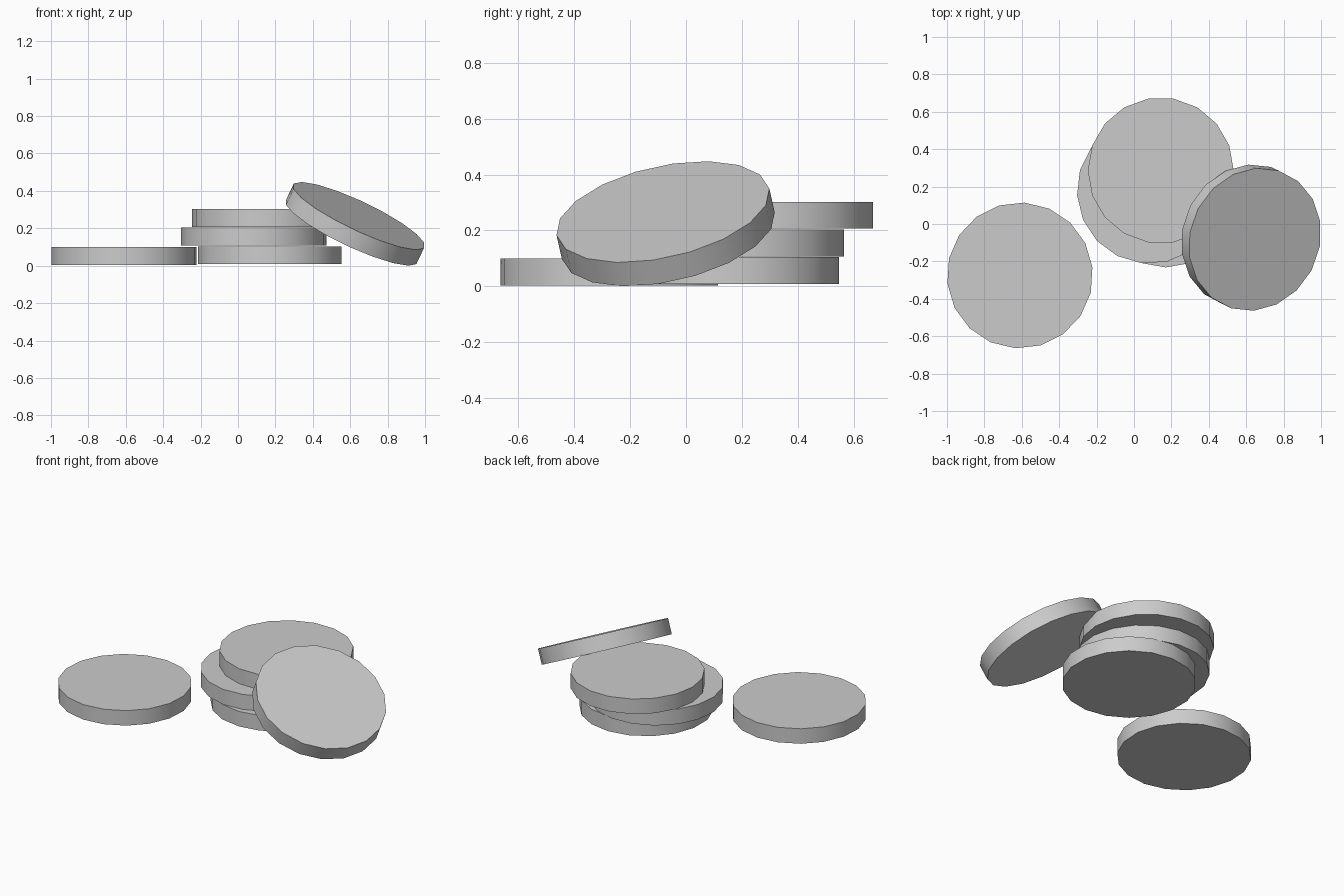
import bpy
import math
from mathutils import Matrix, Vector

cube = bpy.data.objects.get("Cube")
if cube:
    bpy.data.objects.remove(cube, do_unlink=True)

SIDES = 18
RADIUS = 0.39
THICKNESS = 0.096

# Plain grey metal
metal = bpy.data.materials.new("grey_metal")
metal.use_nodes = True
grey = (0.6, 0.6, 0.6, 1.0)
metal.diffuse_color = grey
metal.node_tree.nodes["Principled BSDF"].inputs["Base Color"].default_value = grey


def add_disc(name, centre, spin, normal=(0, 0, 1)):
    """Flat round disc; spin is the angle in degrees of its first corner."""
    bpy.ops.mesh.primitive_cylinder_add(
        vertices=SIDES, radius=RADIUS, depth=THICKNESS, location=centre)
    disc = bpy.context.object
    disc.name = name
    # The primitive's first corner lies on +y, so turn it back to +x first
    turn = Matrix.Rotation(math.radians(spin - 90), 4, "Z")
    tilt = Vector((0, 0, 1)).rotation_difference(Vector(normal).normalized())
    disc.rotation_euler = (tilt.to_matrix().to_4x4() @ turn).to_euler()
    disc.data.materials.append(metal)
    bpy.ops.object.shade_smooth_by_angle(angle=math.radians(30))
    return disc


# Loose disc lying on the ground
add_disc("flat_disc", (-0.61, -0.275, 0.051), 6.4)

# Uneven stack of three
add_disc("stack_bottom_disc", (0.17, 0.158, 0.056), 10)
add_disc("stack_middle_disc", (0.085, 0.178, 0.155), 3.5)
add_disc("stack_top_disc", (0.143, 0.286, 0.254), 0)

# Disc leaning against the stack
add_disc("leaning_disc", (0.626, -0.073, 0.224), 12, (0.42, -0.2, 0.886))
